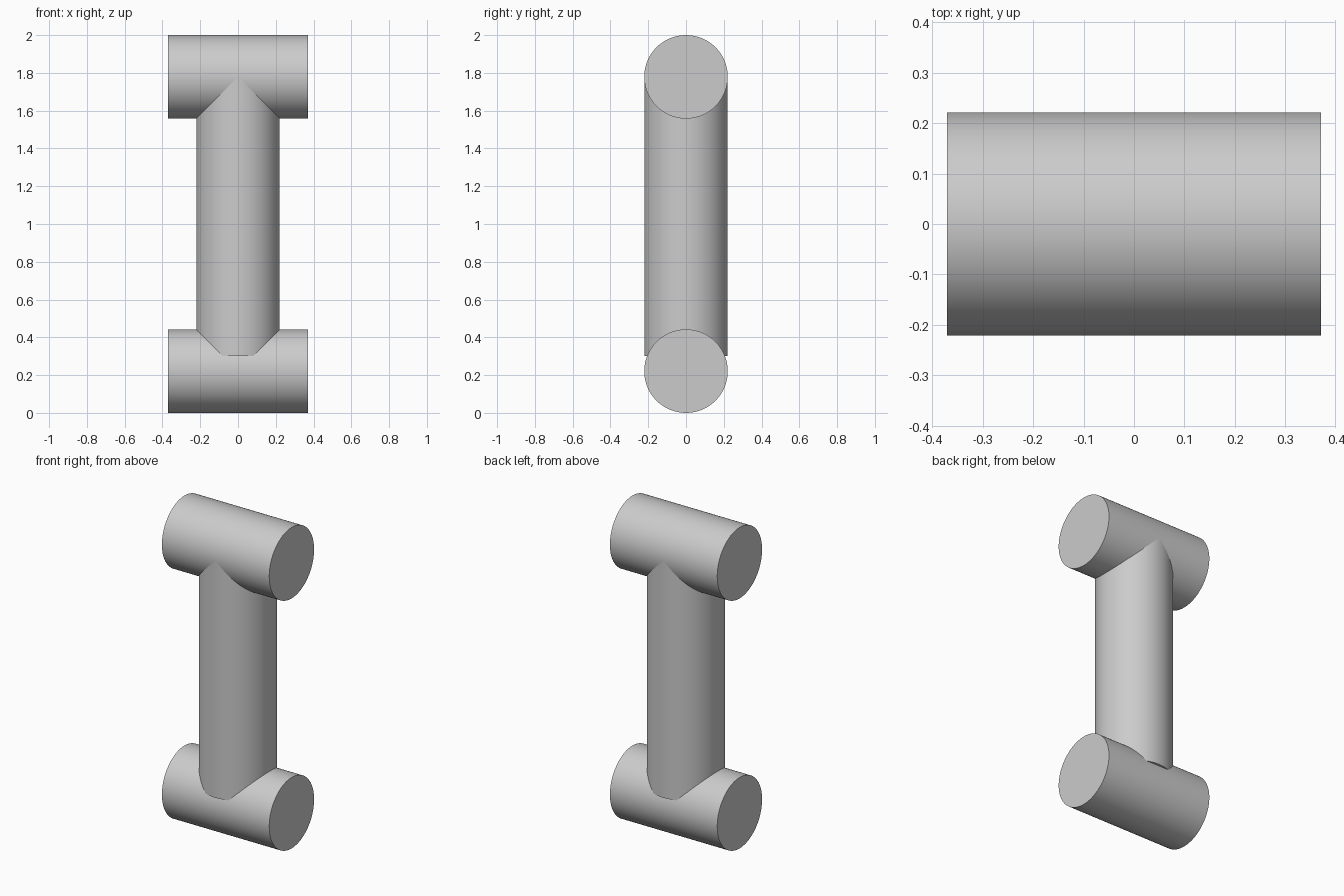
import bpy
import math

cube = bpy.data.objects.get("Cube")
if cube:
    bpy.data.objects.remove(cube, do_unlink=True)

RADIUS = 0.221
BAR_LENGTH = 0.74
HEIGHT = 2.0

# Single light grey material
grey = bpy.data.materials.new("light grey")
grey.use_nodes = True
colour = (0.6, 0.6, 0.6, 1)
grey.diffuse_color = colour
grey.node_tree.nodes["Principled BSDF"].inputs["Base Color"].default_value = colour


def cylinder(name, length, location, rotation=(0, 0, 0)):
    bpy.ops.mesh.primitive_cylinder_add(
        vertices=96, radius=RADIUS, depth=length,
        location=location, rotation=rotation)
    obj = bpy.context.object
    obj.name = name
    obj.data.materials.append(grey)
    bpy.ops.object.shade_smooth_by_angle(angle=math.radians(30))
    return obj


# Horizontal bars at the bottom and top
for name, z in (("lower_bar", RADIUS), ("upper_bar", HEIGHT - RADIUS)):
    cylinder(name, BAR_LENGTH, (0, 0, z), (0, math.pi / 2, 0))

# Upright post: flat lower end shows beside the lower bar, top is buried
post_bottom = 0.30
post_top = HEIGHT - RADIUS
cylinder("post", post_top - post_bottom, (0, 0, (post_top + post_bottom) / 2))
